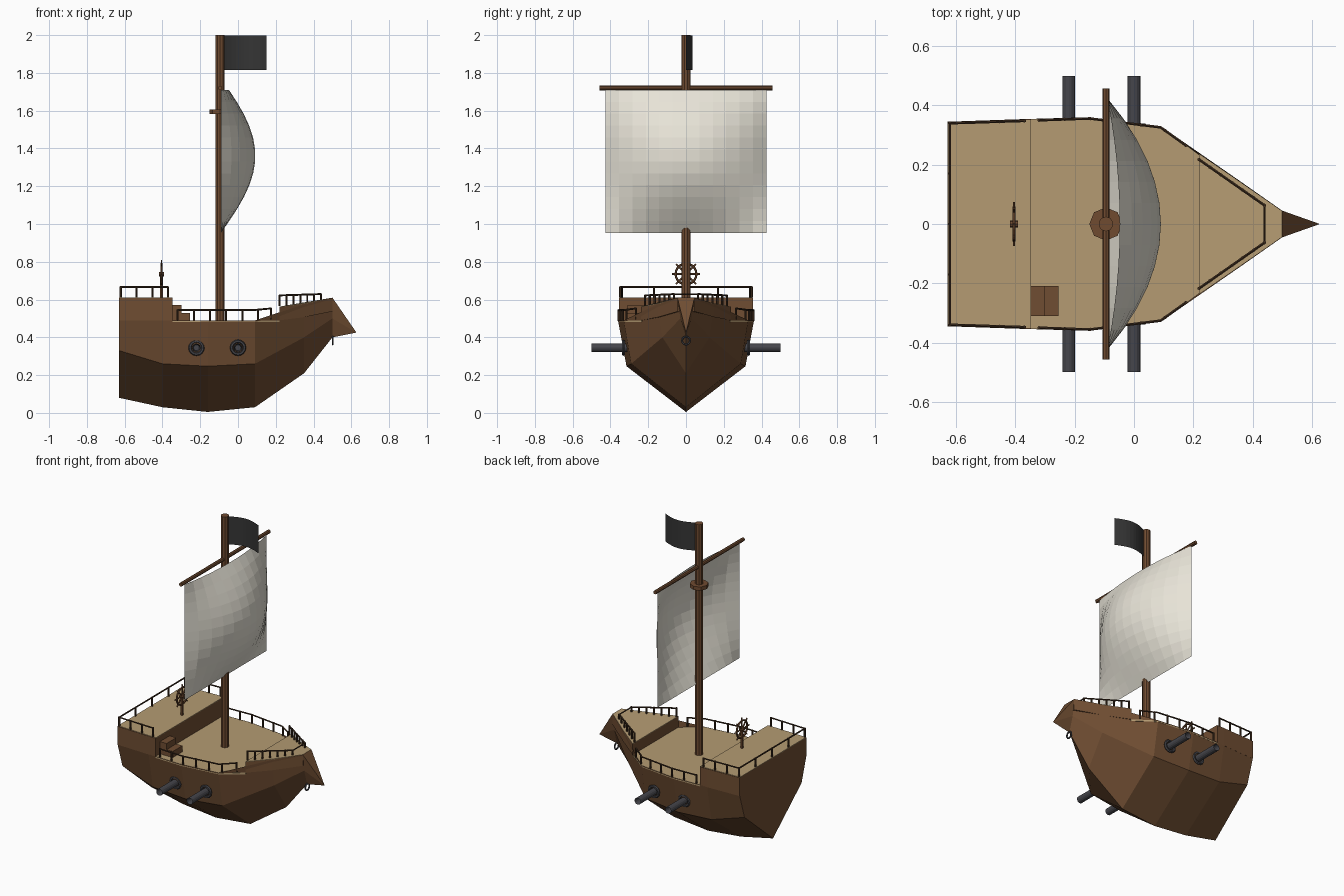
import bpy, bmesh, math
from mathutils import Vector, Matrix

if "Cube" in bpy.data.objects:
    bpy.data.objects.remove(bpy.data.objects["Cube"])


def material(name, rgb):
    m = bpy.data.materials.new(name)
    m.diffuse_color = (*rgb, 1)
    m.use_nodes = True
    m.node_tree.nodes["Principled BSDF"].inputs["Base Color"].default_value = m.diffuse_color
    return m


WOOD = material("hull_wood", (0.16, 0.075, 0.032))
DARK = material("dark_wood", (0.05, 0.026, 0.013))
MAST = material("mast_wood", (0.16, 0.07, 0.03))
DECK = material("deck_planks", (0.46, 0.33, 0.17))
CLOTH = material("sail_cloth", (0.80, 0.77, 0.68))
BLACK = material("flag_cloth", (0.035, 0.035, 0.035))
IRON = material("iron", (0.06, 0.06, 0.07))


def finish(name, bm, mat, normals=True):
    if normals:
        bmesh.ops.recalc_face_normals(bm, faces=bm.faces)
    me = bpy.data.meshes.new(name)
    bm.to_mesh(me)
    bm.free()
    ob = bpy.data.objects.new(name, me)
    me.materials.append(mat)
    bpy.context.collection.objects.link(ob)
    return ob


def tube(bm, p, q, r, n=8):
    p, q = Vector(p), Vector(q)
    d = q - p
    mat = Matrix.Translation((p + q) / 2) @ d.to_track_quat('Z', 'Y').to_matrix().to_4x4()
    bmesh.ops.create_cone(bm, cap_ends=True, segments=n, radius1=r, radius2=r,
                          depth=d.length, matrix=mat)


def ring(bm, c, axis, R, r, n=16, m=6):
    rot = Vector(axis).to_track_quat('Z', 'Y').to_matrix()
    grid = [[bm.verts.new(Vector(c) + rot @ Vector((
        (R + r * math.cos(2 * math.pi * j / m)) * math.cos(2 * math.pi * i / n),
        (R + r * math.cos(2 * math.pi * j / m)) * math.sin(2 * math.pi * i / n),
        r * math.sin(2 * math.pi * j / m)))) for j in range(m)] for i in range(n)]
    for i in range(n):
        for j in range(m):
            a, b = grid[i], grid[(i + 1) % n]
            bm.faces.new((a[j], b[j], b[(j + 1) % m], a[(j + 1) % m]))


def box(bm, lo, hi):
    lo, hi = Vector(lo), Vector(hi)
    bmesh.ops.create_cube(bm, size=1, matrix=Matrix.Translation((lo + hi) / 2)
                          @ Matrix.Diagonal((*(hi - lo), 1)))


def sheet(name, f, nu, nv, mat):
    bm = bmesh.new()
    g = [[bm.verts.new(f(i / nu, j / nv)) for j in range(nv + 1)] for i in range(nu + 1)]
    for i in range(nu):
        for j in range(nv):
            bm.faces.new((g[i][j], g[i + 1][j], g[i + 1][j + 1], g[i][j + 1]))
    return finish(name, bm, mat, False)


def slab(name, half, mat, depth):
    # symmetric deck from half-outline points, extruded down
    bm = bmesh.new()
    pts = half + [(x, -y, z) for x, y, z in reversed(half)]
    top = [bm.verts.new(p) for p in pts]
    bot = [bm.verts.new((x, y, z - depth)) for x, y, z in pts]
    bm.faces.new(top)
    bm.faces.new(bot[::-1])
    for i in range(len(pts)):
        k = (i + 1) % len(pts)
        bm.faces.new((top[i], bot[i], bot[k], top[k]))
    ob = finish(name, bm, mat)
    return ob


# hull: x, keel z, chine (y, z), sheer (y, z)
stations = [
    (-0.63, 0.08, 0.295, 0.33, 0.345, 0.49), (-0.40, 0.03, 0.31, 0.26, 0.353, 0.49),
    (-0.16, 0.005, 0.315, 0.247, 0.36, 0.49), (0.09, 0.03, 0.29, 0.26, 0.33, 0.49),
    (0.35, 0.21, 0.125, 0.40, 0.15, 0.575), (0.50, 0.40, 0.03, 0.50, 0.045, 0.61)]
bm = bmesh.new()
rows = [[bm.verts.new(p) for p in ((x, -sy, sz), (x, -cy, cz), (x, 0, kz), (x, cy, cz), (x, sy, sz))]
        for x, kz, cy, cz, sy, sz in stations]
for a, b in zip(rows, rows[1:]):
    for j in range(4):
        bm.faces.new((a[j], b[j], b[j + 1], a[j + 1]))
bm.faces.new(rows[0])
# beak at the bow
tip = bm.verts.new((0.627, 0, 0.425))
for j in range(5):
    bm.faces.new((rows[-1][j], tip, rows[-1][(j + 1) % 5]))
finish("hull", bm, WOOD)

# decks: a plank top over each wooden block
stern = [(-0.63, 0.345, 0.608), (-0.40, 0.353, 0.608), (-0.348, 0.354, 0.608)]
slab("stern_block", stern, WOOD, 0.12)
slab("stern_deck", [(x, y - 0.003, z + 0.003) for x, y, z in stern], DECK, 0.004)
slab("main_deck", [(-0.348, 0.354, 0.49), (-0.16, 0.359, 0.49), (0.09, 0.329, 0.49),
                   (0.22, 0.236, 0.49)], DECK, 0.01)
fore = [(0.22, 0.237, 0.56), (0.35, 0.148, 0.577), (0.50, 0.044, 0.607)]
slab("fore_block", fore, WOOD, 0.07)
slab("fore_deck", [(x, y, z + 0.003) for x, y, z in fore], DECK, 0.004)

# stairs
bm = bmesh.new()
box(bm, (-0.35, -0.31, 0.53), (-0.30, -0.21, 0.57))
box(bm, (-0.35, -0.31, 0.49), (-0.255, -0.21, 0.53))
finish("stairs", bm, WOOD)


# railings
def railing(name, path, h, n, r, mirror=True):
    bm = bmesh.new()
    path = [Vector(p) for p in path]
    up = Vector((0, 0, h))
    lens = [(b - a).length for a, b in zip(path, path[1:])]
    for a, b in zip(path, path[1:]):
        tube(bm, a + up, b + up, 0.005, 6)
    for i in range(n + 1):
        s = sum(lens) * i / n
        k = 0
        while k < len(lens) - 1 and s > lens[k]:
            s -= lens[k]
            k += 1
        p = path[k].lerp(path[k + 1], min(1, s / lens[k]))
        tube(bm, p, p + up * 1.06, r, 6)
    ob = finish(name, bm, DARK)
    if mirror:
        m = ob.modifiers.new("mirror", 'MIRROR')
        m.use_axis = (False, True, False)


railing("stern_side_rail", [(-0.62, 0.34, 0.61), (-0.37, 0.348, 0.61)], 0.057, 3, 0.006)
railing("stern_back_rail", [(-0.622, -0.34, 0.61), (-0.622, 0.34, 0.61)], 0.057, 4, 0.006, False)
railing("main_rail", [(-0.32, 0.35, 0.487), (-0.15, 0.356, 0.487), (0.09, 0.326, 0.487),
                      (0.175, 0.265, 0.495)], 0.058, 6, 0.006)
railing("fore_side_rail", [(0.22, 0.217, 0.565), (0.44, 0.063, 0.572)], 0.057, 6, 0.006)
bm = bmesh.new()
tube(bm, (0.44, -0.063, 0.628), (0.44, 0.063, 0.628), 0.004, 6)
finish("fore_end_rail", bm, DARK)

# mast, lookout ring and yard
MX = -0.095
bm = bmesh.new()
tube(bm, (MX, 0, 0.48), (MX, 0, 2.0), 0.025, 10)
finish("mast", bm, MAST)
bm = bmesh.new()
tube(bm, (MX, 0, 1.583), (MX, 0, 1.607), 0.056, 8)
finish("mast_collar", bm, MAST)
bm = bmesh.new()
tube(bm, (MX, -0.457, 1.72), (MX, 0.457, 1.72), 0.012, 8)
finish("yard", bm, MAST)


# billowing sail and waving flag
def sail_point(u, v):
    y = (u - 0.5) * 0.85
    belly = 0.182 * math.sin(math.pi / 2 * v / 0.54) * (1 - (2 * u - 1) ** 2)
    return (-0.09 + belly, y, 0.953 + 0.757 * v)


sheet("sail", sail_point, 12, 12, CLOTH)
sheet("flag", lambda u, v: (-0.08 + 0.23 * u, 0.035 * math.sin(math.pi * u), 1.815 + 0.183 * v),
      10, 1, BLACK)

# cannons with a hollow muzzle and a port ring
for s, side in ((-1, "right"), (1, "left")):
    for x, pos in ((-0.22, "rear"), (0.0, "front")):
        bm = bmesh.new()
        tube(bm, (x, s * 0.28, 0.345), (x, s * 0.5, 0.345), 0.022, 14)
        cap = max((f for f in bm.faces if len(f.verts) > 4), key=lambda f: s * f.calc_center_median().y)
        bmesh.ops.inset_region(bm, faces=[cap], thickness=0.007)
        bmesh.ops.translate(bm, verts=cap.verts, vec=(0, -s * 0.06, 0))
        ring(bm, (x, s * 0.332, 0.345), (0, 1, 0), 0.034, 0.009)
        finish(f"cannon_{side}_{pos}", bm, IRON, False)

# steering wheel
WX, WZ = -0.405, 0.735
bm = bmesh.new()
ring(bm, (WX, 0, WZ), (1, 0, 0), 0.055, 0.006, 20)
for i in range(4):
    d = Vector((0, math.cos(i * math.pi / 4), math.sin(i * math.pi / 4))) * 0.075
    c = Vector((WX, 0, WZ))
    tube(bm, c - d, c + d, 0.0045, 6)
tube(bm, (WX - 0.014, 0, WZ), (WX + 0.014, 0, WZ), 0.012, 8)
tube(bm, (WX, 0, 0.61), (WX, 0, WZ), 0.009, 6)
finish("steering_wheel", bm, MAST)

# mooring ring under the bow
bm = bmesh.new()
ring(bm, (0.502, 0, 0.383), (1, 0, 0), 0.021, 0.005, 14)
finish("bow_ring", bm, IRON)
